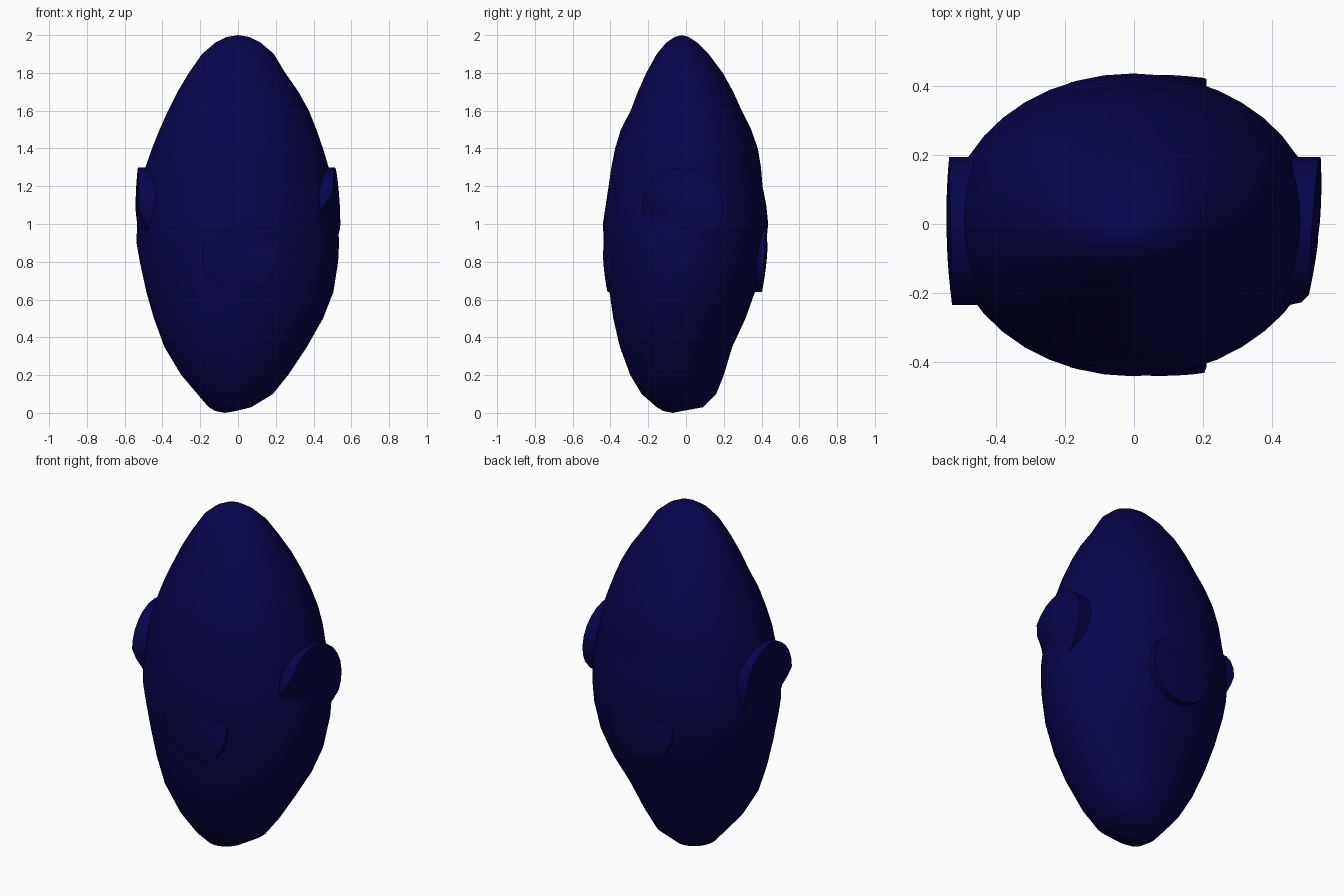
import bpy, bmesh, math
from mathutils import Vector

if "Cube" in bpy.data.objects:
    bpy.data.objects.remove(bpy.data.objects["Cube"])

navy = bpy.data.materials.new("dark navy")
navy.diffuse_color = (0.002, 0.0015, 0.07, 1)
navy.use_nodes = True
navy.node_tree.nodes["Principled BSDF"].inputs["Base Color"].default_value = navy.diffuse_color


def finish(name, bm, angle):
    bmesh.ops.recalc_face_normals(bm, faces=bm.faces)
    me = bpy.data.meshes.new(name)
    bm.to_mesh(me)
    bm.free()
    me.materials.append(navy)
    ob = bpy.data.objects.new(name, me)
    bpy.context.collection.objects.link(ob)
    bpy.ops.object.select_all(action='DESELECT')
    ob.select_set(True)
    bpy.context.view_layer.objects.active = ob
    bpy.ops.object.shade_smooth_by_angle(angle=math.radians(angle))
    return ob


# body: rings of (z, left, right, front, back)
RINGS = [
    (0.01, -0.12, -0.01, -0.12, -0.02), (0.03, -0.155, 0.07, -0.155, 0.09),
    (0.10, -0.215, 0.185, -0.235, 0.16), (0.20, -0.30, 0.265, -0.295, 0.20),
    (0.35, -0.39, 0.365, -0.35, 0.245), (0.50, -0.445, 0.45, -0.385, 0.315),
    (0.64, -0.485, 0.505, -0.405, 0.365), (0.80, -0.52, 0.53, -0.425, 0.41),
    (0.90, -0.537, 0.535, -0.435, 0.425), (1.00, -0.535, 0.53, -0.44, 0.435),
    (1.10, -0.525, 0.52, -0.425, 0.425), (1.20, -0.51, 0.50, -0.41, 0.405),
    (1.30, -0.49, 0.48, -0.395, 0.397), (1.40, -0.455, 0.45, -0.375, 0.38),
    (1.50, -0.415, 0.415, -0.345, 0.345), (1.60, -0.37, 0.375, -0.293, 0.295),
    (1.70, -0.32, 0.32, -0.255, 0.25), (1.80, -0.26, 0.25, -0.21, 0.195),
    (1.90, -0.19, 0.19, -0.155, 0.12), (1.96, -0.12, 0.12, -0.105, 0.06),
    (1.99, -0.06, 0.06, -0.06, 0.015),
]
N = 40
bm = bmesh.new()
rows = []
for z, l, r, f, b in RINGS:
    cx, cy, rx, ry = (l + r) / 2, (f + b) / 2, (r - l) / 2, (b - f) / 2
    rows.append([bm.verts.new((cx + rx * math.cos(i * math.tau / N),
                               cy + ry * math.sin(i * math.tau / N), z)) for i in range(N)])
for a, b in zip(rows, rows[1:]):
    for i in range(N):
        j = (i + 1) % N
        bm.faces.new((a[i], a[j], b[j], b[i]))
for row, tip in ((rows[0], (-0.07, -0.07, 0)), (rows[-1], (0, -0.025, 2))):
    v = bm.verts.new(tip)
    for i in range(N):
        bm.faces.new((row[i], row[(i + 1) % N], v))
body = finish("body", bm, 60)


# raised round pads: discs that stand proud on one side and sink into the body on the other
def pad(name, out, side, cu, cz, radius, depth, tilt_u, tilt_z, proud):
    out, side, up = Vector(out), Vector(side), Vector((0, 0, 1))
    bm = bmesh.new()

    def ring(rad, height=None):
        vs = []
        for i in range(24):
            a = i * math.tau / 24
            u, w = rad * math.cos(a), rad * math.sin(a)
            base = side * (cu + u) + up * (cz + w)
            h = height
            if h is None:
                flat = depth + tilt_u * u + tilt_z * w - 0.012 * (rad / radius) ** 2
                skin = body.ray_cast(base + out * 2, -out)[1].dot(out) - 0.006
                t = (u * proud[0] + w * proud[1]) / radius / 0.75 + 1
                t = min(max(t, 0), 1)
                t = t * t * (3 - 2 * t)
                h = skin + (flat - skin) * t
            vs.append(bm.verts.new(base + out * h))
        return vs

    rings = [ring(radius, 0.25)] + [ring(radius * k) for k in (1, 0.8, 0.6, 0.4, 0.2)]
    for a, b in zip(rings, rings[1:]):
        for i in range(24):
            j = (i + 1) % 24
            bm.faces.new((a[i], a[j], b[j], b[i]))
    bm.faces.new(rings[-1])
    finish(name, bm, 40)


X, Y = (1, 0, 0), (0, 1, 0)
pad("right_pad", X, Y, -0.02, 1.085, 0.214, 0.535, 0.07, -0.045, (0.5, 0.87))
pad("left_pad", (-1, 0, 0), Y, -0.02, 1.085, 0.214, 0.542, 0.02, 0.0, (0, 1))
pad("front_pad", (0, -1, 0), X, 0.01, 0.84, 0.20, 0.437, 0.07, 0.06, (-0.4, -0.92))
pad("back_pad", Y, X, 0.01, 0.84, 0.20, 0.43, 0.0, 0.08, (0.4, -0.92))
